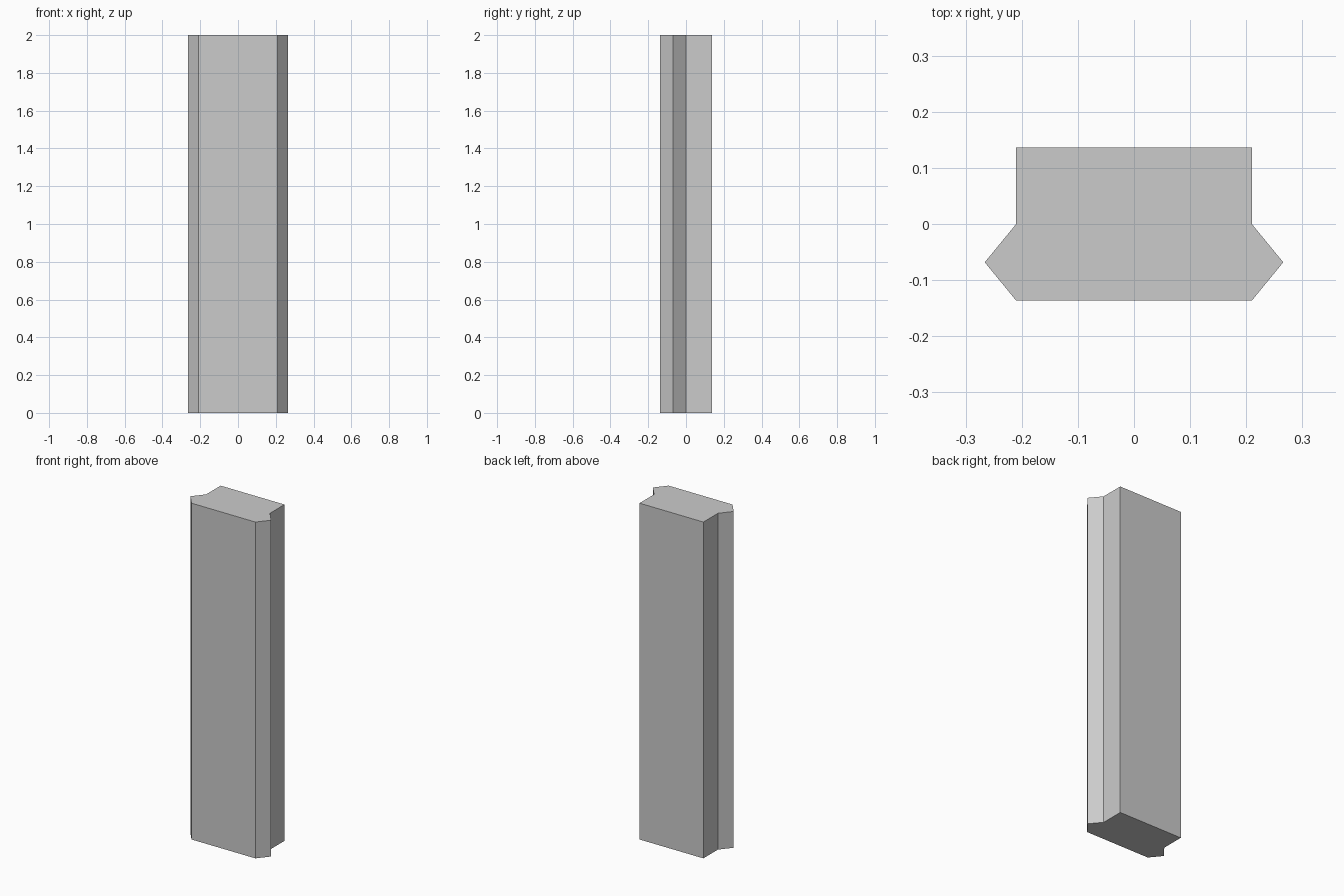
import bpy, bmesh

if "Cube" in bpy.data.objects:
    bpy.data.objects.remove(bpy.data.objects["Cube"])

HEIGHT = 2.0
HALF_W, HALF_D, TIP_X = 0.21, 0.1365, 0.266

# Right half of the cross-section: front corner, pointed tongue, shoulder, back corner
half = [(HALF_W, -HALF_D), (TIP_X, -HALF_D / 2), (HALF_W, 0), (HALF_W, HALF_D)]
profile = half + [(-x, y) for x, y in reversed(half)]

# Extrude the mirrored profile into the upright bar
bm = bmesh.new()
base = bm.faces.new([bm.verts.new((x, y, 0)) for x, y in profile])
result = bmesh.ops.extrude_face_region(bm, geom=[base], use_keep_orig=True)
top_verts = [g for g in result["geom"] if isinstance(g, bmesh.types.BMVert)]
bmesh.ops.translate(bm, verts=top_verts, vec=(0, 0, HEIGHT))
bmesh.ops.recalc_face_normals(bm, faces=bm.faces)

mesh = bpy.data.meshes.new("profiled_bar")
bm.to_mesh(mesh)
bm.free()
bar = bpy.data.objects.new("profiled_bar", mesh)
bpy.context.collection.objects.link(bar)
